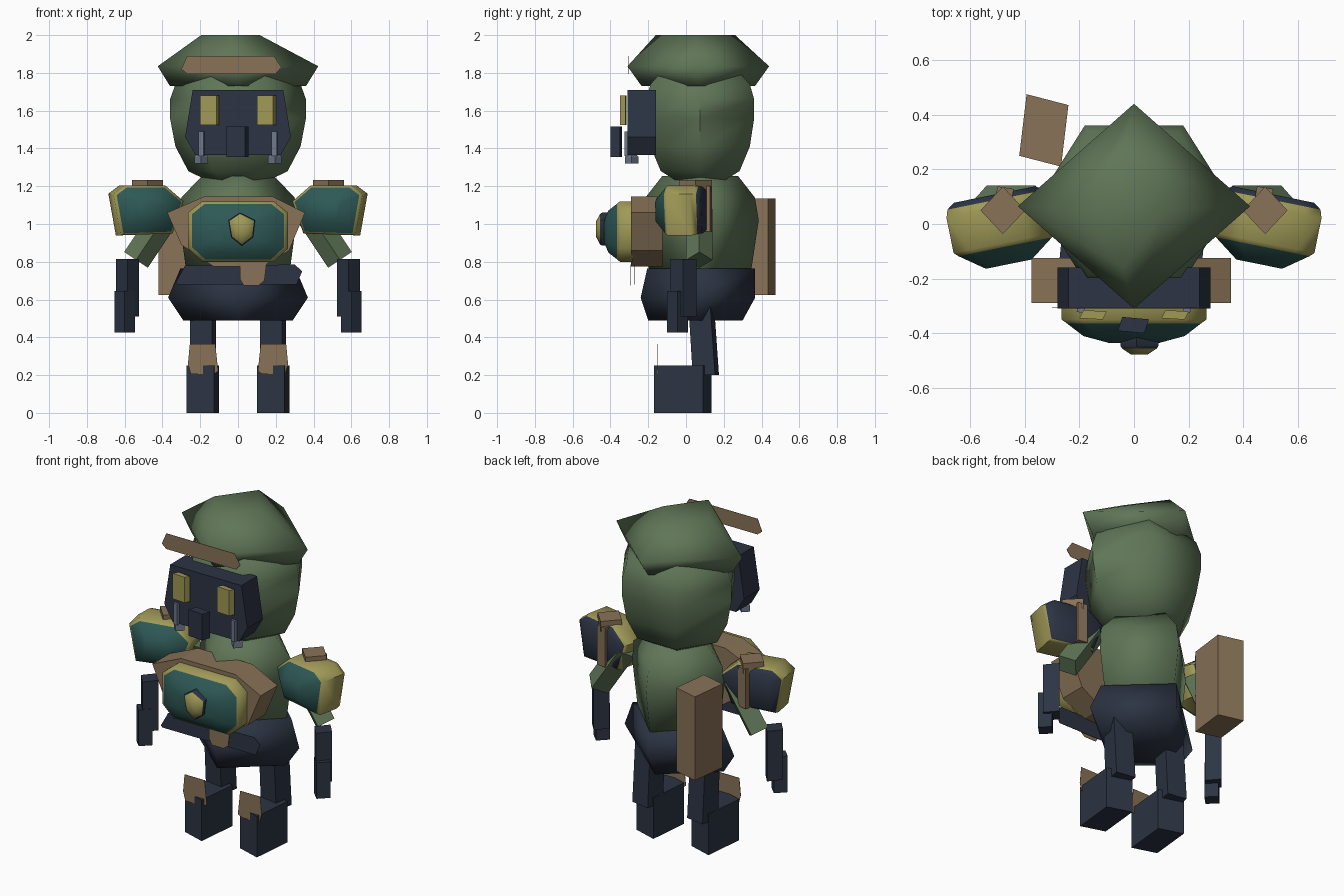
import bpy, bmesh, math
from mathutils import Vector, Matrix

cube = bpy.data.objects.get("Cube")
if cube:
    bpy.data.objects.remove(cube, do_unlink=True)


def material(name, rgb):
    m = bpy.data.materials.new(name)
    m.use_nodes = True
    m.diffuse_color = (*rgb, 1)
    m.node_tree.nodes["Principled BSDF"].inputs["Base Color"].default_value = (*rgb, 1)
    return m


GREEN = material("moss green", (0.115, 0.18, 0.095))
BROWN = material("leather brown", (0.25, 0.17, 0.095))
YELLOW = material("dull gold", (0.35, 0.32, 0.095))
TEAL = material("dark teal", (0.027, 0.1, 0.092))
NAVY = material("navy", (0.025, 0.034, 0.056))
GREY = material("steel grey", (0.16, 0.19, 0.26))


def loft(name, rings, mats, smooth=None):
    """Skin equal-length rings; mats holds one material, or one per band."""
    if not isinstance(mats, list):
        mats = [mats] * (len(rings) - 1)
    slots = list(dict.fromkeys(mats))
    bm = bmesh.new()
    loops = [[bm.verts.new(p) for p in r] for r in rings]
    n = len(rings[0])
    for a, b, m in zip(loops, loops[1:], mats):
        for i in range(n):
            j = (i + 1) % n
            bm.faces.new((a[i], a[j], b[j], b[i])).material_index = slots.index(m)
    bm.faces.new(loops[0]).material_index = slots.index(mats[0])
    bm.faces.new(loops[-1]).material_index = slots.index(mats[-1])
    bmesh.ops.recalc_face_normals(bm, faces=bm.faces)
    mesh = bpy.data.meshes.new(name)
    bm.to_mesh(mesh)
    bm.free()
    for m in slots:
        mesh.materials.append(m)
    ob = bpy.data.objects.new(name, mesh)
    bpy.context.collection.objects.link(ob)
    if smooth:
        bpy.ops.object.select_all(action='DESELECT')
        ob.select_set(True)
        bpy.context.view_layer.objects.active = ob
        bpy.ops.object.shade_smooth_by_angle(angle=math.radians(smooth))


def ring(n, rx, ry, z, cx=0, cy=0, turn=0):
    return [(cx + rx * math.cos(turn + math.tau * i / n),
             cy + ry * math.sin(turn + math.tau * i / n), z) for i in range(n)]


def outline(pts, y, scale=1, side=1):
    """Front-facing x/z outline placed at depth y, scaled about its middle."""
    xs, zs = zip(*pts)
    cx, cz = (min(xs) + max(xs)) / 2, (min(zs) + max(zs)) / 2
    return [Vector((side * (cx + (x - cx) * scale), y, cz + (z - cz) * scale)) for x, z in pts]


def prism(name, pts, y0, y1, mat, side=1):
    loft(name, [outline(pts, y0, 1, side), outline(pts, y1, 1, side)], mat)


def post(name, x, y, z, mat, side=1, turn=math.radians(35)):
    """Four-sided upright block filling the given ranges, twisted by turn."""
    c = math.cos(turn)
    loft(name, [ring(4, (x[1] - x[0]) / 2 / c, (y[1] - y[0]) / 2 / c, h,
                     side * (x[0] + x[1]) / 2, (y[0] + y[1]) / 2, turn) for h in z], mat)


def mirrored(half):
    return half + [(-x, z) for x, z in reversed(half)]


# Head and hood
head = [(0.28, 1.2), (0.73, 1.28), (0.92, 1.41), (1, 1.56), (1, 1.66), (0.92, 1.74), (0.55, 1.86)]
loft("head", [ring(6, 0.36 * s, 0.33 * s, z, 0, 0.075) for s, z in head], GREEN, 62)
loft("hood", [ring(4, 0.36, 0.3, 1.73, 0, 0.065), ring(4, 0.425, 0.375, 1.835, 0, 0.065),
              ring(4, 0.155, 0.21, 2, -0.04, 0.05)], GREEN, 100)

# Torso and hips, both diamond shaped in plan
torso = [(0.27, 0.265, 0.72), (0.31, 0.31, 1.02), (0.3, 0.29, 1.14), (0.19, 0.2, 1.255)]
loft("torso", [ring(4, rx, ry, z, 0, 0.075) for rx, ry, z in torso], GREEN, 100)
hips = [(0.29, 0.25, 0.05, 0.49), (0.37, 0.303, 0.063, 0.61), (0.305, 0.285, 0.08, 0.765)]
loft("hips", [ring(4, rx, ry, z, 0, cy) for rx, ry, cy, z in hips], NAVY, 100)

# Headband, face mask, snout
prism("headband", [(-0.3, 1.82), (-0.27, 1.89), (0.19, 1.89), (0.23, 1.83), (0.2, 1.795),
                   (-0.27, 1.795)], -0.306, -0.304, BROWN)
prism("face_mask", mirrored([(0.225, 1.365), (0.28, 1.46), (0.24, 1.71)]), -0.31, -0.16, NAVY)
post("snout", (-0.06, 0.055), (-0.4, -0.34), (1.355, 1.515), NAVY)

# Belt
prism("belt", [(-0.33, 0.69), (-0.28, 0.78), (0.3, 0.785), (0.34, 0.75), (0.31, 0.68),
               (-0.32, 0.68)], -0.272, -0.27, NAVY)
prism("belt_buckle", [(0.01, 0.785), (0.15, 0.785), (0.14, 0.7), (0.11, 0.675), (0.03, 0.675),
                      (0.01, 0.71)], -0.294, -0.292, BROWN)

# Chest armour
prism("chest_harness", [(-0.375, 1.06), (-0.18, 1.145), (0.185, 1.145), (0.355, 1.06),
                        (0.27, 0.86), (0.13, 0.775), (-0.13, 0.775), (-0.3, 0.89)],
      -0.29, -0.125, BROWN)
plate = mirrored([(0.19, 0.8), (0.265, 0.87), (0.265, 1.06), (0.19, 1.12)])
loft("chest_plate", [outline(plate, -0.28), outline(plate, -0.35), outline(plate, -0.365, 0.92),
                     outline(plate, -0.41, 0.7), outline(plate, -0.435, 0.35)],
     [YELLOW, YELLOW, TEAL, TEAL], 60)
gem = [(-0.05, 1.02), (0.01, 1.06), (0.09, 1.02), (0.08, 0.93), (0.02, 0.885), (-0.035, 0.93)]
loft("chest_gem", [outline(gem, -0.41), outline(gem, -0.445), outline(gem, -0.455, 0.92),
                   outline(gem, -0.477, 0.45)], [NAVY, NAVY, YELLOW], 50)

# Backpack
post("backpack", (-0.42, -0.24), (0.21, 0.475), (0.625, 1.135), BROWN)

pad = [(0.68, 1.16), (0.62, 1.205), (0.4, 1.205), (0.3, 1.12), (0.36, 0.95), (0.64, 0.94)]
knee = [(0.255, 0.365), (0.12, 0.365), (0.105, 0.22), (0.13, 0.205), (0.25, 0.205), (0.265, 0.26)]

for side, word in ((1, "left"), (-1, "right")):
    # Eyes and tusks
    post(word + "_eye", (0.1, 0.2), (-0.35, -0.315), (1.525, 1.68), YELLOW, side)
    post(word + "_tusk", (0.178, 0.21), (-0.325, -0.305), (1.36, 1.49), GREY, side)
    loft(word + "_tusk_root", [ring(4, r, r, z, side * 0.195, -0.288) for r, z in
                               ((0.036, 1.32), (0.036, 1.355), (0.005, 1.4))], GREY)

    # Shoulder pad, outer end swung forward
    rings = [outline(pad, 0.11, 0.8, side), outline(pad, 0.09, 0.95, side),
             outline(pad, 0.06, 1, side), outline(pad, -0.07, 1, side),
             outline(pad, -0.085, 0.92, side), outline(pad, -0.15, 0.45, side)]
    mid = Vector((side * 0.49, 0.01, 0))
    swing = Matrix.Rotation(-side * 0.2, 4, 'Z')
    rings = [[mid + swing @ (p - mid) for p in r] for r in rings]
    loft(word + "_shoulder_pad", rings, [NAVY, YELLOW, YELLOW, YELLOW, TEAL], 60)
    post(word + "_shoulder_cap", (0.398, 0.562), (-0.037, 0.137), (1.17, 1.232), BROWN, side, 0)
    post(word + "_shoulder_strap", (0.44, 0.51), (0.07, 0.138), (0.96, 1.2), BROWN, side)

    # Upper arm, forearm and hand
    arm = [Vector((side * 0.36, 0.07, 1.08)), Vector((side * 0.54, 0.07, 0.81))]
    turn = (arm[1] - arm[0]).to_track_quat('Z', 'Y')
    loft(word + "_upper_arm", [[c + turn @ Vector(p) for p in ring(4, 0.07, 0.075, 0)]
                               for c in arm], GREEN)
    post(word + "_forearm", (0.525, 0.645), (-0.085, 0.055), (0.51, 0.815), NAVY, side, 0)
    post(word + "_hand", (0.545, 0.655), (-0.1, 0.01), (0.425, 0.645), NAVY, side, 0)

    # Leg, foot and knee guard
    twist = math.radians(35)
    loft(word + "_leg", [ring(4, 0.085, 0.085, 0.2, side * 0.185, 0.105, twist),
                         ring(4, 0.083, 0.083, 0.58, side * 0.185, 0.08, twist)], NAVY)
    post(word + "_foot", (0.1, 0.272), (-0.17, 0.135), (0, 0.25), NAVY, side)
    prism(word + "_knee_guard", knee, -0.151, -0.149, BROWN, side)
